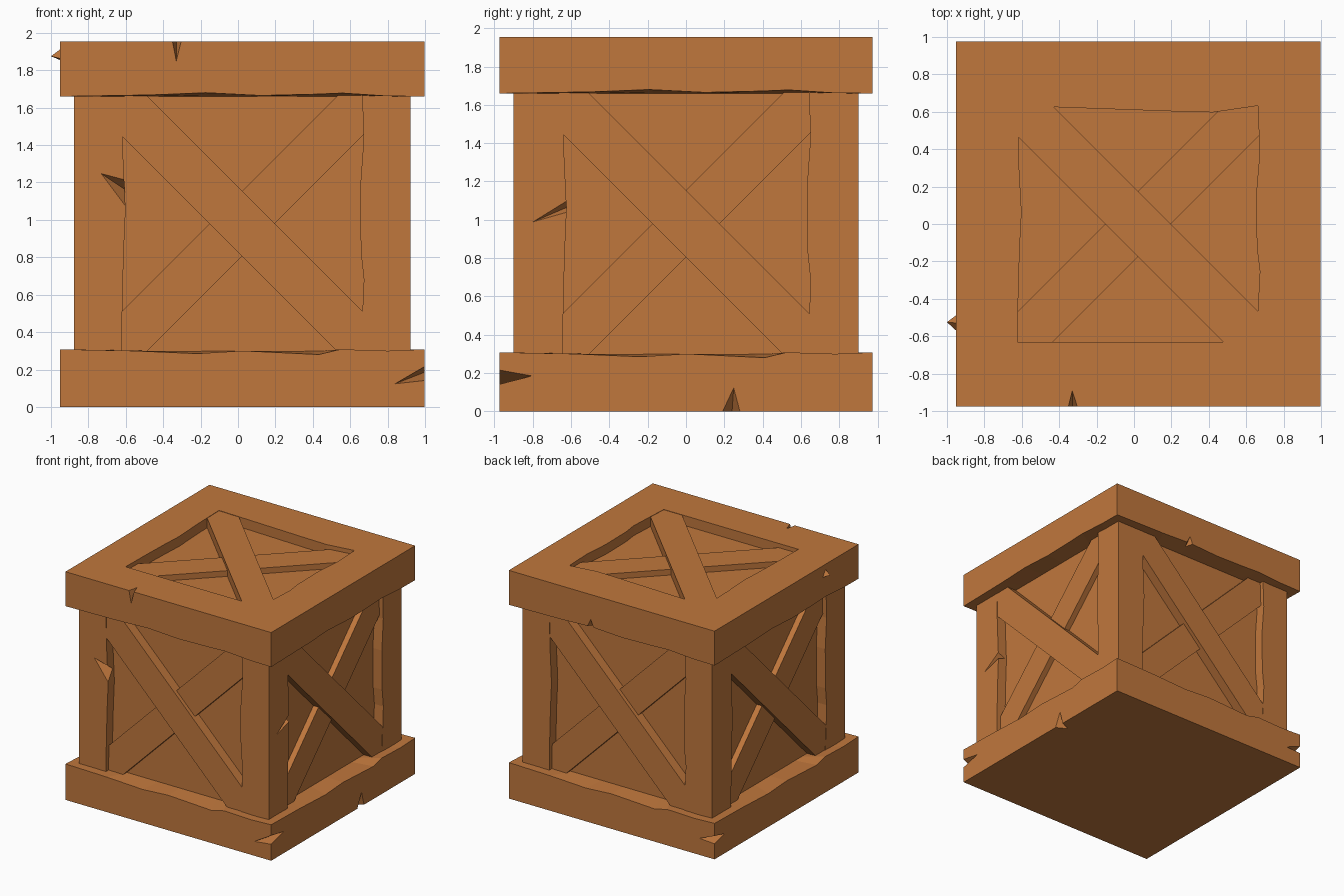
import bpy, bmesh, math
from mathutils import Matrix, Vector

if "Cube" in bpy.data.objects:
    bpy.data.objects.remove(bpy.data.objects["Cube"])

CX = 0.022            # crate centre in x (a splinter sticks out on the left)
HALF, BODY, TOP = 0.975, 0.9, 1.955
wood = bpy.data.materials.new("orange_brown_wood")
wood.diffuse_color = (0.53, 0.186, 0.046, 1)
wood.use_nodes = True
wood.node_tree.nodes["Principled BSDF"].inputs["Base Color"].default_value = wood.diffuse_color


def finish(name, bm):
    bmesh.ops.recalc_face_normals(bm, faces=bm.faces[:])
    me = bpy.data.meshes.new(name)
    bm.to_mesh(me)
    bm.free()
    me.materials.append(wood)
    ob = bpy.data.objects.new(name, me)
    bpy.context.collection.objects.link(ob)
    return ob


def prism(name, pts, d0, d1, mat):
    """Polygon in local x/z, extruded along local y from d0 to d1."""
    bm = bmesh.new()
    a = [bm.verts.new(mat @ Vector((u, d0, v))) for u, v in pts]
    b = [bm.verts.new(mat @ Vector((u, d1, v))) for u, v in pts]
    bm.faces.new(a)
    bm.faces.new(b[::-1])
    for i in range(len(a)):
        j = (i + 1) % len(a)
        bm.faces.new((a[i], b[i], b[j], a[j]))
    return finish(name, bm)


def shard(name, pts):
    bm = bmesh.new()
    for p in pts:
        bm.verts.new(p)
    bmesh.ops.convex_hull(bm, input=bm.verts[:])
    return finish(name, bm)


def carve(ob, cutters):
    for c in cutters:
        m = ob.modifiers.new("cut", 'BOOLEAN')
        m.operation, m.solver, m.object = 'DIFFERENCE', 'EXACT', c
    bpy.context.view_layer.update()
    dg = bpy.context.evaluated_depsgraph_get()
    me = bpy.data.meshes.new_from_object(ob.evaluated_get(dg))
    ob.modifiers.clear()
    ob.data = me
    for c in cutters:
        bpy.data.objects.remove(c)


def slab(name, z_flat, z_edge, wave):
    """Square slab whose edge towards the body is worn and wavy."""
    bm = bmesh.new()
    rings = [[], [], []]
    for k in range(4):
        rot = Matrix.Translation((CX, 0, 0)) @ Matrix.Rotation(k * math.pi / 2, 4, 'Z')
        for t, dz in wave:
            for ring, h, z in zip(rings, (HALF, HALF, 0.82), (z_flat, z_edge + dz, z_edge)):
                ring.append(bm.verts.new(rot @ Vector((t * h, -h, z))))
    n = len(rings[0])
    for r, s in ((rings[0], rings[1]), (rings[1], rings[2])):
        for i in range(n):
            j = (i + 1) % n
            bm.faces.new((r[i], r[j], s[j], s[i]))
    bm.faces.new(rings[0])
    bm.faces.new(rings[2])
    return finish(name, bm)


def window(mat, vh):
    """Cutter for a recessed panel with hand-hewn side edges."""
    left = [(-1, 0), (-.55, .005), (-.2, .012), (.1, .022), (.5, .008), (1, 0)]
    right = [(1, .005), (.6, .015), (.25, -.004), (-.2, 0), (-.4, .016), (-1, -.004)]
    pts = [(-.645 + d, t * vh) for t, d in left]
    pts += [(.4, vh - .035), (.2, vh - .03)][::-1] if vh < .7 else []
    pts += [(.635 + d, t * vh) for t, d in right]
    return prism("window_cutter", pts, -.1, .085, mat)


def braces(tag, mat):
    """Crossed boards: one nearly flush with the frame, one set deeper."""
    for name, ang, front in (("front_brace_", 45, .003), ("rear_brace_", -45, .036)):
        w, l = .1235, 1.0
        rot = Matrix.Rotation(math.radians(ang), 4, 'Y')
        prism(name + tag, [(-l, -w), (l, -w), (l, w), (-l, w)], front, .12, mat @ rot)


# Placement of the four side panels and the lid panel
sides = {}
for k, tag in enumerate(("front", "right", "back", "left")):
    sides[tag] = (Matrix.Translation((CX, 0, 0)) @ Matrix.Rotation(k * math.pi / 2, 4, 'Z')
                  @ Matrix.Translation((0, -BODY, .98)))
lid = Matrix.Translation((CX, 0, TOP)) @ Matrix.Rotation(-math.pi / 2, 4, 'X')

# Body with recessed panels and chipped posts
b = BODY
body = prism("body", [(-b, .2), (b, .2), (b, 1.76), (-b, 1.76)], -b, b,
             Matrix.Translation((CX, 0, 0)))
cuts = [window(m, .75) for m in sides.values()]
cuts.append(shard("chip", [(-.75, -.91, 1.26), (-.6, -.91, 1.22), (-.6, -.91, 1.06), (-.6, -.83, 1.16)]))
cuts.append(shard("chip", [(.93, -.82, .98), (.93, -.61, 1.11), (.93, -.61, 1.04), (.85, -.61, 1.07)]))
carve(body, cuts)

# Base slab with notches
base = slab("base_slab", 0, .3, [(-1, .008), (-.6, 0), (-.25, -.015), (0, 0), (.42, -.02), (.54, .008), (.8, 0)])
carve(base, [
    shard("chip", [(.83, -.985, .12), (1.01, -.985, .225), (1.01, -.985, .14), (1.01, -.79, .19)]),
    shard("chip", [(1.01, .18, -.01), (1.01, .29, -.01), (1.01, .25, .14), (.9, .24, -.01)]),
    shard("chip", [(-.97, .985, .21), (-.97, .985, .13), (-.8, .985, .14), (-.97, .82, .17)])])

# Lid slab with recessed panel and notches
top = slab("lid_slab", TOP, 1.66, [(-1, 0), (-.5, .008), (-.2, .02), (.1, .005), (.4, .012), (.55, .018), (.8, .002)])
carve(top, [
    window(lid, .632),
    shard("chip", [(-.357, -.99, 1.97), (-.295, -.99, 1.97), (-.33, -.99, 1.83), (-.33, -.88, 1.97)]),
    shard("chip", [(.17, .99, 1.64), (.28, .99, 1.64), (.22, .99, 1.76), (.22, .89, 1.64)])])

# Crossed braces on every panel
for tag, m in sides.items():
    braces(tag, m)
braces("lid", lid)

# Splinter sticking out of the lid
shard("splinter", [(-.94, -.48, 1.85), (-.94, -.58, 1.86), (-.94, -.53, 1.92), (-1, -.525, 1.875)])
